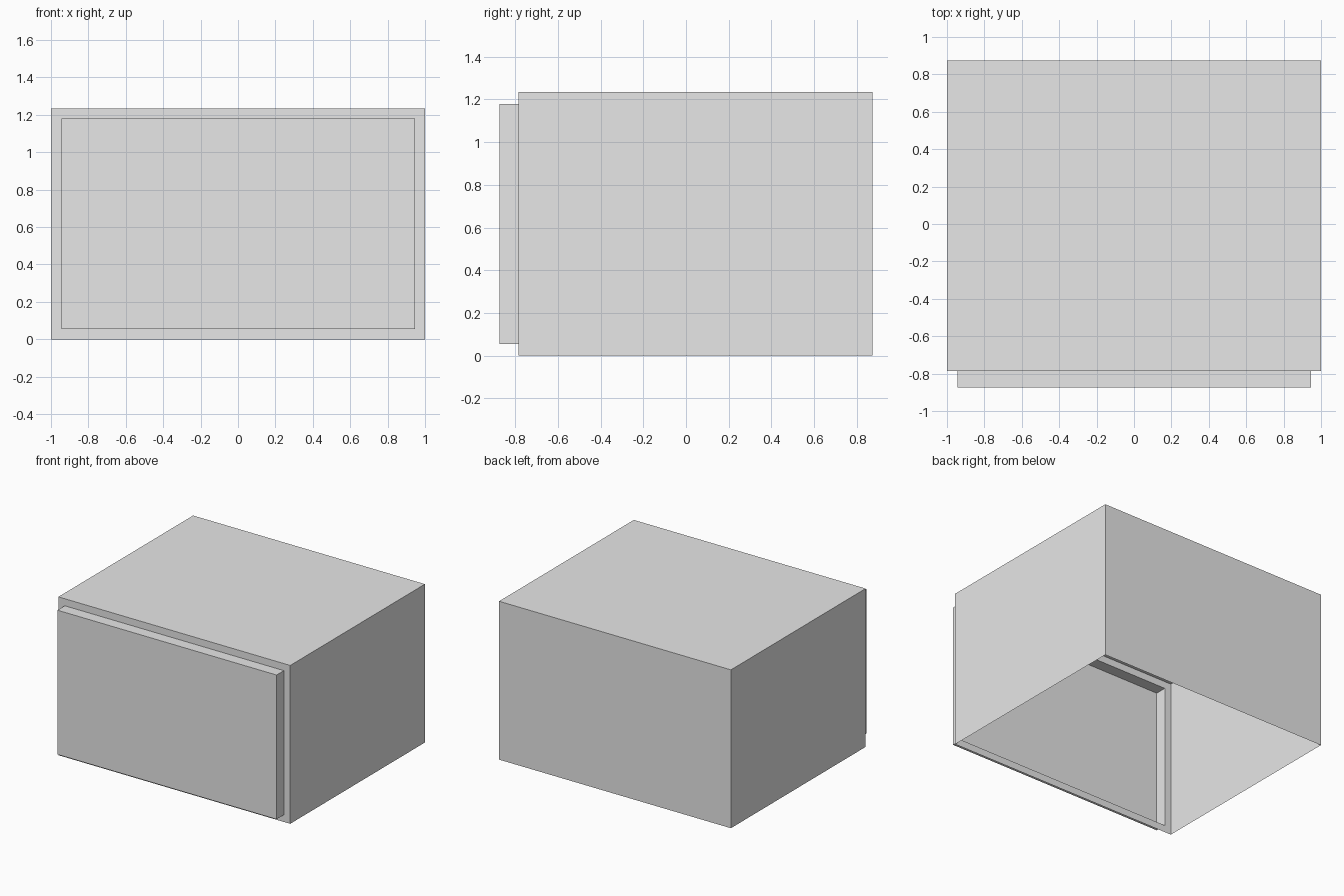
import bpy
import bmesh
from mathutils import Vector

default = bpy.data.objects.get("Cube")
if default:
    bpy.data.objects.remove(default, do_unlink=True)

WIDTH, HEIGHT = 2.0, 1.235
FRONT, BACK = -0.785, 0.875
RIM, DEPTH = 0.055, 0.09

grey = bpy.data.materials.new("light_grey")
grey.use_nodes = True
grey.diffuse_color = (0.8, 0.8, 0.8, 1)
grey.node_tree.nodes["Principled BSDF"].inputs["Base Color"].default_value = grey.diffuse_color


def face_toward(bm, direction):
    bm.normal_update()
    return max(bm.faces, key=lambda f: f.normal.dot(Vector(direction)))


def box(low, high):
    """Box mesh spanning two opposite corners."""
    low, high = Vector(low), Vector(high)
    bm = bmesh.new()
    bmesh.ops.create_cube(bm, size=1)
    bmesh.ops.scale(bm, vec=high - low, verts=bm.verts)
    bmesh.ops.translate(bm, vec=(low + high) / 2, verts=bm.verts)
    return bm


def finish(bm, name):
    mesh = bpy.data.meshes.new(name)
    bm.to_mesh(mesh)
    bm.free()
    mesh.materials.append(grey)
    bpy.context.collection.objects.link(bpy.data.objects.new(name, mesh))


# Cabinet shell: open underneath, with a rim around the front opening
bm = box((-WIDTH / 2, FRONT, 0), (WIDTH / 2, BACK, HEIGHT))
front = face_toward(bm, (0, -1, 0))
bmesh.ops.inset_region(bm, faces=[front], thickness=RIM, use_even_offset=True)
bmesh.ops.delete(bm, geom=[front, face_toward(bm, (0, 0, -1))], context="FACES")
finish(bm, "cabinet_shell")

# Front panel: hollow tray standing proud of the opening, open to the inside
side = WIDTH / 2 - RIM
bm = box((-side, FRONT - DEPTH, RIM), (side, FRONT, HEIGHT - RIM))
bmesh.ops.delete(bm, geom=[face_toward(bm, (0, 1, 0))], context="FACES")
finish(bm, "front_panel")
